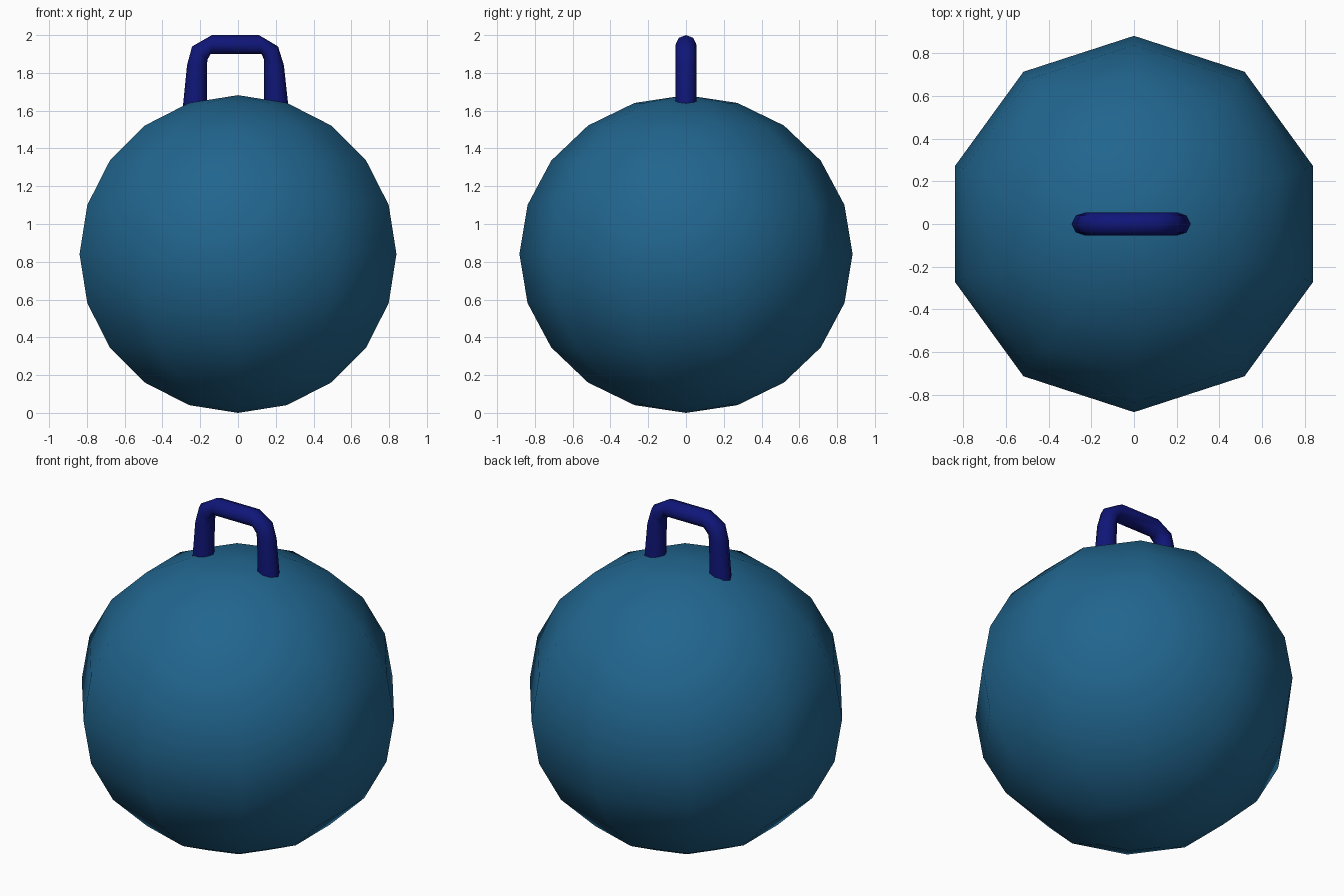
import bpy, bmesh, math
from mathutils import Vector

if "Cube" in bpy.data.objects:
    bpy.data.objects.remove(bpy.data.objects["Cube"])


def finish(name, bm, color):
    bmesh.ops.recalc_face_normals(bm, faces=bm.faces)
    for f in bm.faces:
        f.smooth = True
    mesh = bpy.data.meshes.new(name)
    bm.to_mesh(mesh)
    bm.free()
    mat = bpy.data.materials.new(name + "_colour")
    mat.diffuse_color = (*color, 1)
    mat.use_nodes = True
    mat.node_tree.nodes["Principled BSDF"].inputs["Base Color"].default_value = mat.diffuse_color
    mesh.materials.append(mat)
    obj = bpy.data.objects.new(name, mesh)
    bpy.context.collection.objects.link(obj)
    return obj


# Ball: coarse ten-sided sphere, slightly flattened
bm = bmesh.new()
bmesh.ops.create_uvsphere(bm, u_segments=10, v_segments=10, radius=1)
bmesh.ops.scale(bm, vec=(0.882, 0.882, 0.841), verts=bm.verts)
bmesh.ops.translate(bm, vec=(0, 0, 0.841), verts=bm.verts)
finish("ball", bm, (0.015, 0.13, 0.27))

# Handle: octagonal tube through (outer x, z, inner x, z) stations
stations = [
    (-0.292, 1.62, -0.164, 1.62),
    (-0.27, 1.84, -0.164, 1.84),
    (-0.243, 1.94, -0.162, 1.87),
    (-0.138, 2.00, -0.145, 1.90),
    (0.111, 2.00, 0.125, 1.90),
    (0.212, 1.94, 0.138, 1.87),
    (0.243, 1.84, 0.138, 1.84),
    (0.267, 1.62, 0.138, 1.62),
]
SIDES = 8
bm = bmesh.new()
rings = []
for ox, oz, ix, iz in stations:
    outer, inner = Vector((ox, 0, oz)), Vector((ix, 0, iz))
    mid, half = (outer + inner) / 2, (outer - inner) / 2
    ring = []
    for i in range(SIDES):
        a = 2 * math.pi * i / SIDES
        ring.append(bm.verts.new(mid + half * math.cos(a) + Vector((0, 0.055 * math.sin(a), 0))))
    rings.append(ring)
for a, b in zip(rings, rings[1:]):
    for i in range(SIDES):
        j = (i + 1) % SIDES
        bm.faces.new((a[i], a[j], b[j], b[i]))
finish("handle", bm, (0.005, 0.008, 0.19))
